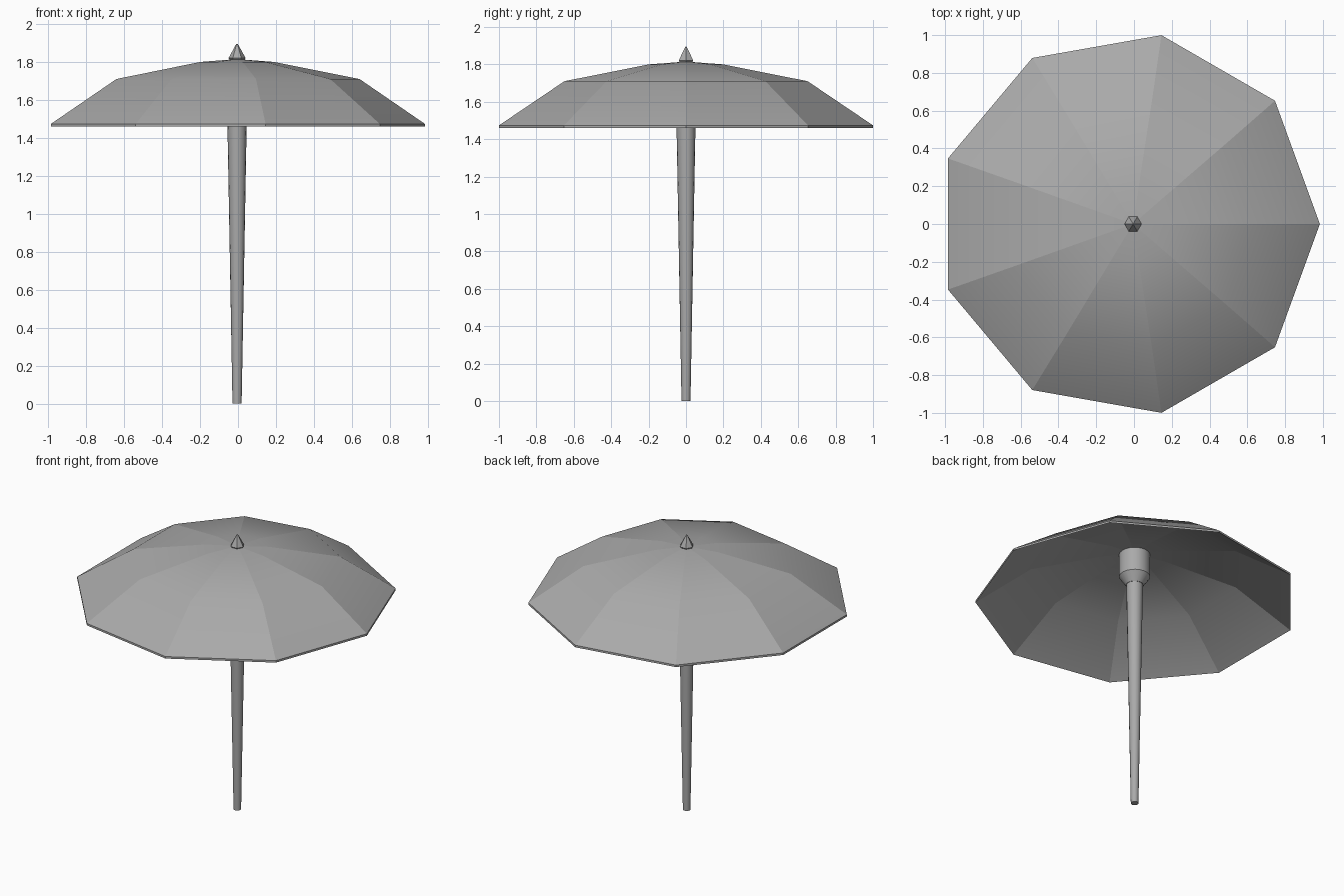
import bpy, bmesh, math

cube = bpy.data.objects.get("Cube")
if cube:
    bpy.data.objects.remove(cube, do_unlink=True)

SIDES = 9
AXIS_X = -0.005

grey = bpy.data.materials.new("plain grey")
grey.use_nodes = True
colour = (0.4, 0.4, 0.4, 1)
grey.diffuse_color = colour
grey.node_tree.nodes["Principled BSDF"].inputs["Base Color"].default_value = colour


def finish(name, bm):
    bmesh.ops.recalc_face_normals(bm, faces=bm.faces[:])
    mesh = bpy.data.meshes.new(name)
    bm.to_mesh(mesh)
    bm.free()
    mesh.materials.append(grey)
    obj = bpy.data.objects.new(name, mesh)
    bpy.context.collection.objects.link(obj)
    return obj


def ring(bm, radius, z, sides, cx):
    step = 2 * math.pi / sides
    return [bm.verts.new((cx + radius * math.cos(i * step), radius * math.sin(i * step), z))
            for i in range(sides)]


def bridge(bm, a, b):
    n = len(a)
    for i in range(n):
        bm.faces.new((a[i], a[(i + 1) % n], b[(i + 1) % n], b[i]))


def turned(name, profile, sides):
    """Closed solid of rings given as (radius, z), bottom to top."""
    bm = bmesh.new()
    rings = [ring(bm, r, z, sides, AXIS_X) for r, z in profile]
    for a, b in zip(rings, rings[1:]):
        bridge(bm, a, b)
    bm.faces.new(rings[0])
    bm.faces.new(rings[-1])
    return finish(name, bm)


def smooth(obj, angle):
    bpy.ops.object.select_all(action="DESELECT")
    obj.select_set(True)
    bpy.context.view_layer.objects.active = obj
    bpy.ops.object.shade_smooth_by_angle(angle=math.radians(angle))


# Canopy: two thin nine-sided layers joined at the rim
bm = bmesh.new()
layers = []
for drop in (0, 0.014):
    apex = bm.verts.new((AXIS_X, 0, 1.815 - drop))
    rings = [ring(bm, r, z - drop, SIDES, cx)
             for r, z, cx in ((0.2, 1.80, -0.01), (0.66, 1.71, -0.02), (1.015, 1.474, -0.031))]
    for i in range(SIDES):
        bm.faces.new((apex, rings[0][i], rings[0][(i + 1) % SIDES]))
    for a, b in zip(rings, rings[1:]):
        bridge(bm, a, b)
    # Creased ribs, smooth along each panel
    for i in range(SIDES):
        rib = [apex] + [r[i] for r in rings]
        for a, b in zip(rib, rib[1:]):
            bm.edges.get((a, b)).smooth = False
    layers.append(rings[-1])
for rim in layers:
    for i in range(SIDES):
        bm.edges.get((rim[i], rim[(i + 1) % SIDES])).smooth = False
bridge(bm, layers[0], layers[1])
for f in bm.faces:
    f.smooth = True
for a, b in zip(*layers):
    bm.edges.get((a, b)).smooth = False
finish("canopy", bm)

# Pole, widening upward
smooth(turned("pole", [(0.024, 0), (0.053, 1.6)], 16), 35)

# Collar under the canopy with a tapered lower end
smooth(turned("collar", [(0.055, 1.575), (0.097, 1.635), (0.097, 1.798)], 20), 25)

# Six-sided finial
turned("finial", [(0.03, 1.80), (0.045, 1.82), (0.008, 1.888), (0.003, 1.895)], 6)
